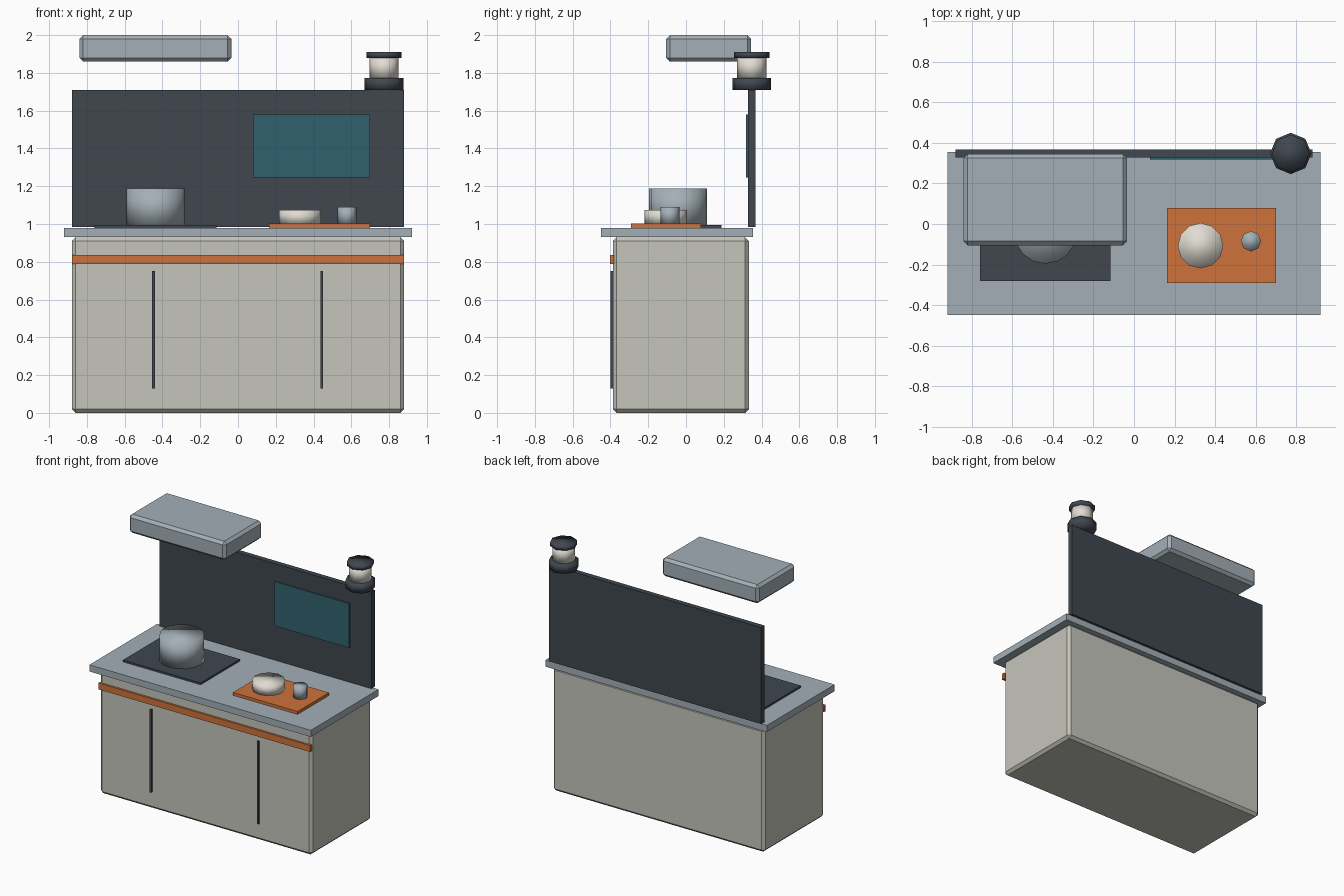
import bpy, bmesh
from mathutils import Matrix, Vector

if "Cube" in bpy.data.objects:
    bpy.data.objects.remove(bpy.data.objects["Cube"])


def material(name, rgb):
    m = bpy.data.materials.new(name)
    m.diffuse_color = (*rgb, 1)
    m.use_nodes = True
    m.node_tree.nodes["Principled BSDF"].inputs["Base Color"].default_value = m.diffuse_color
    return m


CREAM = material("warm_grey", (0.56, 0.56, 0.50))
STEEL = material("steel", (0.37, 0.43, 0.47))
DARK = material("charcoal", (0.05, 0.063, 0.078))
ORANGE = material("orange", (0.62, 0.17, 0.045))
TEAL = material("teal", (0.03, 0.12, 0.155))
WHITE = material("ceramic", (0.75, 0.72, 0.65))


def finish(bm, name, mat, smooth=False):
    me = bpy.data.meshes.new(name)
    for f in bm.faces:
        f.smooth = smooth
    bm.to_mesh(me)
    bm.free()
    me.materials.append(mat)
    ob = bpy.data.objects.new(name, me)
    bpy.context.collection.objects.link(ob)
    return ob


def box(name, x, y, z, mat, bevel=0):
    """Box from (min, max) ranges, with an optional one-step chamfer."""
    lo, hi = Vector((x[0], y[0], z[0])), Vector((x[1], y[1], z[1]))
    bm = bmesh.new()
    bmesh.ops.create_cube(bm, size=1, matrix=Matrix.LocRotScale((lo + hi) / 2, None, hi - lo))
    ob = finish(bm, name, mat)
    if bevel:
        mod = ob.modifiers.new("chamfer", "BEVEL")
        mod.width, mod.segments = bevel, 1
    return ob


def drum(name, x, y, z, r, sides, mat):
    """Closed upright cylinder, smooth shaded all over."""
    bm = bmesh.new()
    bmesh.ops.create_cone(bm, cap_ends=True, segments=sides, radius1=r, radius2=r,
                          depth=z[1] - z[0], matrix=Matrix.Translation((x, y, sum(z) / 2)))
    return finish(bm, name, mat, True)


# Cabinet and worktop
box("cabinet", (-0.88, 0.88), (-0.387, 0.333), (0, 0.93), CREAM, 0.02)
box("worktop", (-0.92, 0.92), (-0.45, 0.355), (0.93, 0.98), STEEL)
box("front_rail", (-0.88, 0.88), (-0.402, -0.38), (0.788, 0.836), ORANGE)
for side, cx in (("left", -0.447), ("right", 0.443)):
    box(f"door_handle_{side}", (cx - 0.007, cx + 0.007), (-0.4, -0.38), (0.128, 0.75), DARK)

# Back panel with screen
box("back_panel", (-0.88, 0.88), (0.327, 0.367), (0.985, 1.71), DARK)
box("screen", (0.08, 0.70), (0.317, 0.33), (1.247, 1.58), TEAL)

# Hood
box("hood", (-0.84, -0.035), (-0.105, 0.345), (1.86, 2.0), STEEL, 0.02)

# Hob and pot
box("hob", (-0.76, -0.115), (-0.28, 0.188), (0.978, 0.994), DARK)
drum("pot", -0.437, -0.043, (0.99, 1.187), 0.153, 16, STEEL)

# Board with bowl and cup
box("board", (0.163, 0.70), (-0.292, 0.08), (0.98, 1.002), ORANGE)
drum("bowl", 0.328, -0.107, (1.0, 1.073), 0.112, 12, WHITE)
drum("cup", 0.577, -0.085, (1.0, 1.09), 0.05, 8, STEEL)

# Lantern on the panel corner
for name, z, r, mat in (("lantern_base", (1.71, 1.774), 0.102, DARK),
                        ("lantern_glass", (1.774, 1.882), 0.078, WHITE),
                        ("lantern_cap", (1.88, 1.91), 0.093, DARK)):
    drum(name, 0.773, 0.348, z, r, 8, mat)
